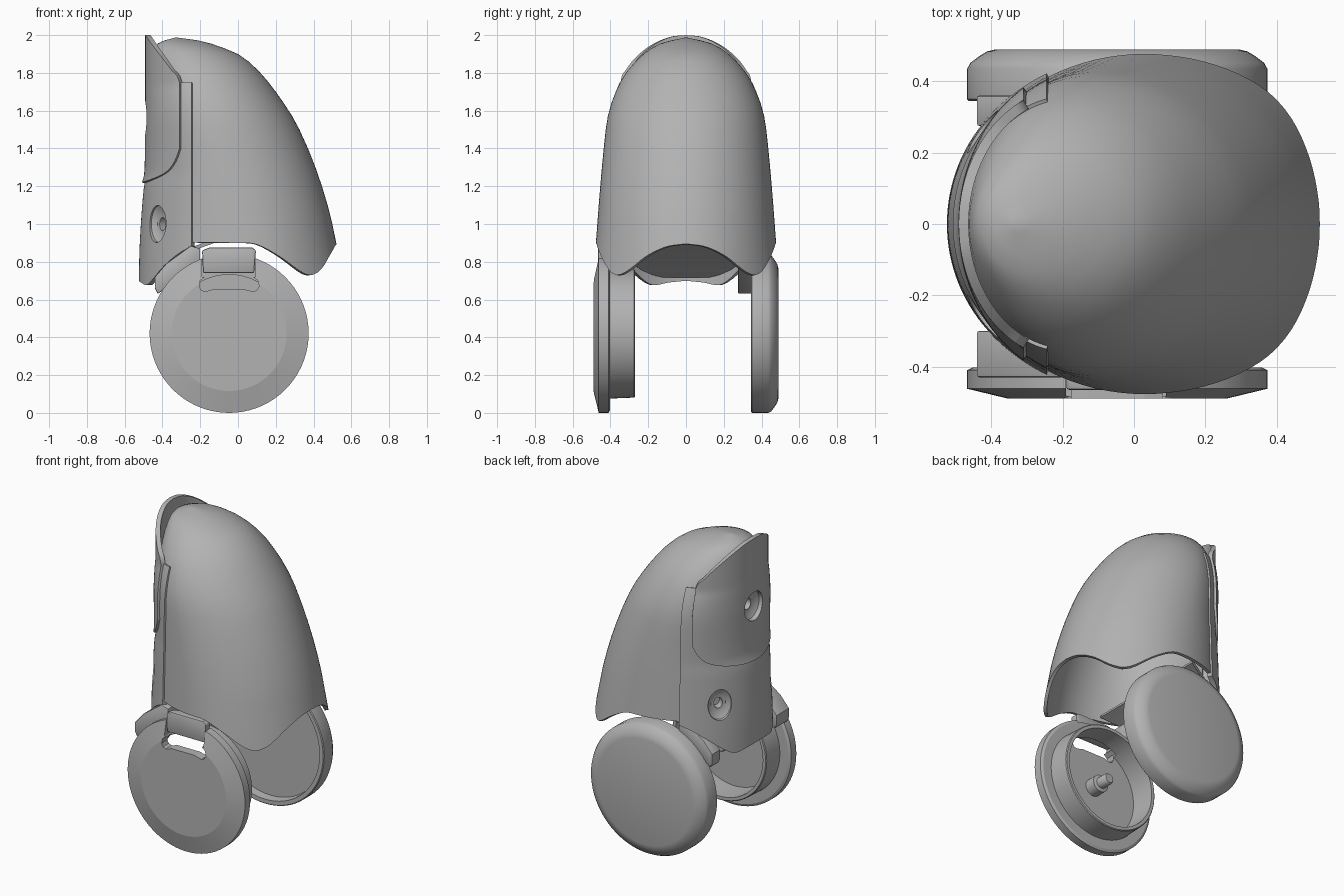
import bpy, bmesh, math
from mathutils import Vector, Matrix

if "Cube" in bpy.data.objects:
    bpy.data.objects.remove(bpy.data.objects["Cube"])

grey = bpy.data.materials.new("grey_plastic")
grey.diffuse_color = (0.45, 0.45, 0.45, 1)
grey.use_nodes = True
grey.node_tree.nodes["Principled BSDF"].inputs["Base Color"].default_value = grey.diffuse_color


def curve(pts, t):
    """Smooth interpolation through (key, value) points."""
    n = len(pts)
    t = min(max(t, pts[0][0]), pts[-1][0])
    i = next(k for k in range(n - 1) if t <= pts[k + 1][0])

    def slope(k):
        a, b = pts[max(k - 1, 0)], pts[min(k + 1, n - 1)]
        return (b[1] - a[1]) / (b[0] - a[0])
    (x0, y0), (x1, y1) = pts[i], pts[i + 1]
    h = x1 - x0
    s = (t - x0) / h
    return ((2*s**3 - 3*s*s + 1) * y0 + (s**3 - 2*s*s + s) * h * slope(i)
            + (3*s*s - 2*s**3) * y1 + (s**3 - s*s) * h * slope(i + 1))


def make(name, bm, thickness=0, cutters=(), angle=35, bevel=0, recalc=True):
    """Turn a bmesh into a finished object with its modifiers applied."""
    if recalc:
        bmesh.ops.recalc_face_normals(bm, faces=bm.faces)
    me = bpy.data.meshes.new(name)
    bm.to_mesh(me)
    bm.free()
    ob = bpy.data.objects.new(name, me)
    bpy.context.collection.objects.link(ob)
    if thickness:
        m = ob.modifiers.new("thickness", 'SOLIDIFY')
        m.thickness, m.offset = thickness, -1
    if bevel:
        m = ob.modifiers.new("bevel", 'BEVEL')
        m.width, m.segments, m.angle_limit = bevel, 2, math.radians(50)
    for c in cutters:
        m = ob.modifiers.new("cut", 'BOOLEAN')
        m.operation, m.object, m.solver = 'DIFFERENCE', c, 'EXACT'
    dg = bpy.context.evaluated_depsgraph_get()
    final = bpy.data.meshes.new_from_object(ob.evaluated_get(dg))
    ob.modifiers.clear()
    ob.data = final
    final.materials.clear()
    final.materials.append(grey)
    final.shade_smooth()
    final.set_sharp_from_angle(angle=math.radians(angle))
    return ob


def grid(rows, close=False):
    """Skin rows of points."""
    bm = bmesh.new()
    vs = [[bm.verts.new(p) for p in r] for r in rows]
    n = len(vs[0])
    for a, b in zip(vs, vs[1:]):
        for i in range(n if close else n - 1):
            j = (i + 1) % n
            bm.faces.new((a[i], a[j], b[j], b[i]))
    return bm, vs


def revolve(name, profile, centre, cutters=(), angle=35, seg=72):
    """Spin (radius, y) points about the y axis; both ends meet the axis."""
    cx, cz = centre
    rows = [[(cx + r * math.cos(k * math.tau / seg), y, cz + r * math.sin(k * math.tau / seg))
             for k in range(seg)] for r, y in profile]
    bm, vs = grid(rows, True)
    bm.faces.new(vs[0])
    bm.faces.new(vs[-1])
    return make(name, bm, cutters=cutters, angle=angle)


def prism(name, outline, y0, y1, bevel=0):
    """Extrude an xz outline along y."""
    bm, vs = grid([[(x, y, z) for x, z in outline] for y in (y0, y1)], True)
    bm.faces.new(vs[0])
    bm.faces.new(vs[-1])
    return make(name, bm, bevel=bevel)


def tube(name, loc, yaw, profile, wide=1.0):
    """Spin (radius, outward distance) points about a horizontal axis pointing back."""
    out = Vector((-math.cos(yaw), math.sin(yaw), 0))
    side = Vector((out.y, -out.x, 0)) * wide
    rows = [[Vector(loc) + out * d + (side * math.cos(a) + Vector((0, 0, math.sin(a)))) * r
             for a in [k * math.tau / 36 for k in range(36)]] for r, d in profile]
    bm, vs = grid(rows, True)
    bm.faces.new(vs[0])
    bm.faces.new(vs[-1])
    return make(name, bm)


# Body cross-section by height: tip, back, half width, widest position
TIP = [(.7, .555), (.9, .52), (1.08, .48), (1.3, .41), (1.53, .31), (1.7, .2), (1.82, .1),
       (1.9, 0), (1.94, -.1), (1.97, -.2), (1.988, -.33)]
BACK = [(.68, -.515), (.9, -.51), (1.2, -.488), (1.27, -.472), (1.6, -.468), (1.8, -.466),
        (1.9, -.455), (1.96, -.42), (1.988, -.33)]
WIDTH = [(.7, .492), (.9, .477), (1.2, .454), (1.5, .425), (1.6, .407), (1.7, .372), (1.8, .318),
         (1.9, .225), (1.96, .125), (1.988, 0)]
MID = [(.7, .05), (.9, .03), (1.2, -.03), (1.5, -.11), (1.7, -.17), (1.9, -.24), (1.988, -.33)]


def section(a, z, off=0):
    """Point at angle a from the tip direction."""
    m, w = curve(MID, z), curve(WIDTH, z) + off
    c = math.cos(a)
    reach = curve(TIP, z) - m if c > 0 else m - curve(BACK, z)
    return Vector((m + (reach + off) * c, w * math.sin(a), z))


# Screw recess positions: name, location, yaw, radius, sideways scale
HOLES = [("left", (-.44, .27, 1.0), .62, .098, .75), ("right", (-.44, -.27, 1.0), -.62, .098, .75),
         ("centre", (-.49, 0, 1.56), 0, .092, 1)]
cuts = {}
for nm, loc, yaw, r, wide in HOLES:
    cuts[nm] = tube(nm + "_hole_cutter", loc, yaw, [(r, .08), (r, -.11)], wide)
    cuts[nm].hide_render = True
    # stepped screw socket inside the recess
    tube(nm + "_screw_socket", loc, yaw,
         [(.02, -.10), (.035, -.10), (.035, -.05), (r * .62, -.05), (r, -.03), (r, -.06), (r * .6, -.11),
          (.02, -.11)], wide)

# Domed shell with a scalloped lower rim
RIM = [(0, .895), (.22, .88), (.45, .83), (.66, .76), (.82, .73), (.95, .745), (1.2, .83),
       (1.42, .89), (1.56, .9), (math.pi, .9)]
heights = [1.0, 1.1, 1.2, 1.3, 1.4, 1.5, 1.57, 1.64, 1.7, 1.76, 1.81, 1.86, 1.9, 1.93, 1.955,
           1.972, 1.983]
SEG = 96
angles = [(k if k <= SEG / 2 else k - SEG) * math.tau / SEG for k in range(SEG)]
rows = [[section(a, z or curve(RIM, abs(a))) for a in angles] for z in [None] + heights]
bm, vs = grid(rows, True)
top = bm.verts.new((-.33, 0, 1.988))
for i in range(SEG):
    bm.faces.new((vs[-1][i], vs[-1][(i + 1) % SEG], top))
make("shell", bm, thickness=.02, cutters=cuts.values(), angle=40)


def back_plate(name, edge_x, low, high, off, thick, cutters, freeze):
    """Curved plate wrapped on the back of the shell, with bottom and top limits."""
    N, M = 48, 24
    rows = []
    for j in range(M + 1):
        row = []
        for i in range(N + 1):
            u = 2 * i / N - 1
            lo, hi = low(abs(u)), high(abs(u))
            z = lo + (hi - lo) * j / M
            ze = min(z, freeze)
            m = curve(MID, ze)
            edge = math.acos((m - edge_x) / (m - curve(BACK, ze) + off))
            p = section(math.pi - u * edge, ze, off)
            row.append((p.x, p.y, z))
        rows.append(row)
    bm, _ = grid(rows)
    bmesh.ops.recalc_face_normals(bm, faces=bm.faces)
    bm.normal_update()
    if sum(f.normal.x for f in bm.faces) > 0:
        bmesh.ops.reverse_faces(bm, faces=bm.faces)
    return make(name, bm, thickness=thick, cutters=cutters, angle=40, recalc=False)


# Lower back plate with two round screw recesses
LOW = [(0, .70), (.2, .69), (.37, .677), (.5, .71), (.65, .77), (.8, .825), (.91, .86), (1, .88)]
back_plate("lower_back_plate", -.245, lambda u: curve(LOW, u), lambda u: 1.75, .01, .03,
           [cuts["left"], cuts["right"], cuts["centre"]], 1.75)

# Upper back plate with arched top and a central screw recess
ARCH = [(0, 2.0), (.2, 1.99), (.45, 1.945), (.7, 1.875), (.88, 1.81), (.96, 1.785), (1, 1.75)]
back_plate("upper_back_plate", -.31, lambda u: 1.22 + .08 * u * u + .1 * u ** 10,
           lambda u: curve(ARCH, u), .024, .028, [cuts["centre"]], 1.73)

# Front wheel: chamfered disc with an open drum, notch and slot
HUB = (-.047, .421)
notch = prism("notch_cutter", [(-.19, .72), (.09, .72), (.09, .95), (-.19, .95)], -.6, -.403)
slot = prism("slot_cutter", [(-.205, .67), (-.195, .65), (-.175, .642), (-.13, .655), (.03, .655), (.08, .642),
                             (.1, .65), (.112, .67), (.105, .70), (.08, .72), (.07, .745), (-.16, .745),
                             (-.175, .72), (-.2, .70)], -.6, -.403)
notch.hide_render = slot.hide_render = True
revolve("front_wheel", [(.004, -.49), (.305, -.49), (.421, -.462), (.421, -.41), (.405, -.402),
                        (.345, -.402), (.34, -.275), (.335, -.27), (.315, -.27), (.31, -.43), (.004, -.43)],
        HUB, cutters=[notch, slot], angle=12)
revolve("front_axle", [(.004, -.44), (.055, -.44), (.055, -.36), (.035, -.355), (.035, -.29),
                       (.028, -.28), (.004, -.28)], HUB)

# Rear wheel: rounded outer face, shallow recess inside
revolve("rear_wheel", [(.004, .49), (.34, .49), (.365, .484), (.385, .472), (.412, .452), (.421, .435),
                       (.421, .35), (.416, .345), (.39, .345), (.385, .40), (.004, .40)], HUB)

# Strap filling the notch of the front wheel
prism("strap", [(-.185, .74), (.085, .74), (.095, .86), (.075, .876), (-.15, .876), (-.19, .86)],
      -.465, -.415, bevel=.008)

# Arms joining the wheels to the body
ARM = [(-.44, .66), (-.425, .63), (-.34, .69), (-.2, .775), (-.2, .87), (-.25, .885), (-.38, .79), (-.44, .72)]
prism("front_arm", ARM, -.43, -.30, bevel=.006)
prism("rear_arm", ARM, .275, .36, bevel=.006)

# Sloping floor inside the back of the body
SLOPE = [(-.485, .735, .15), (-.42, .775, .24), (-.28, .865, .35), (-.1, .93, .42)]
bm, _ = grid([[(x, w * k / 4, z) for k in range(-4, 5)] for x, z, w in SLOPE])
make("inner_floor", bm, thickness=.02)
